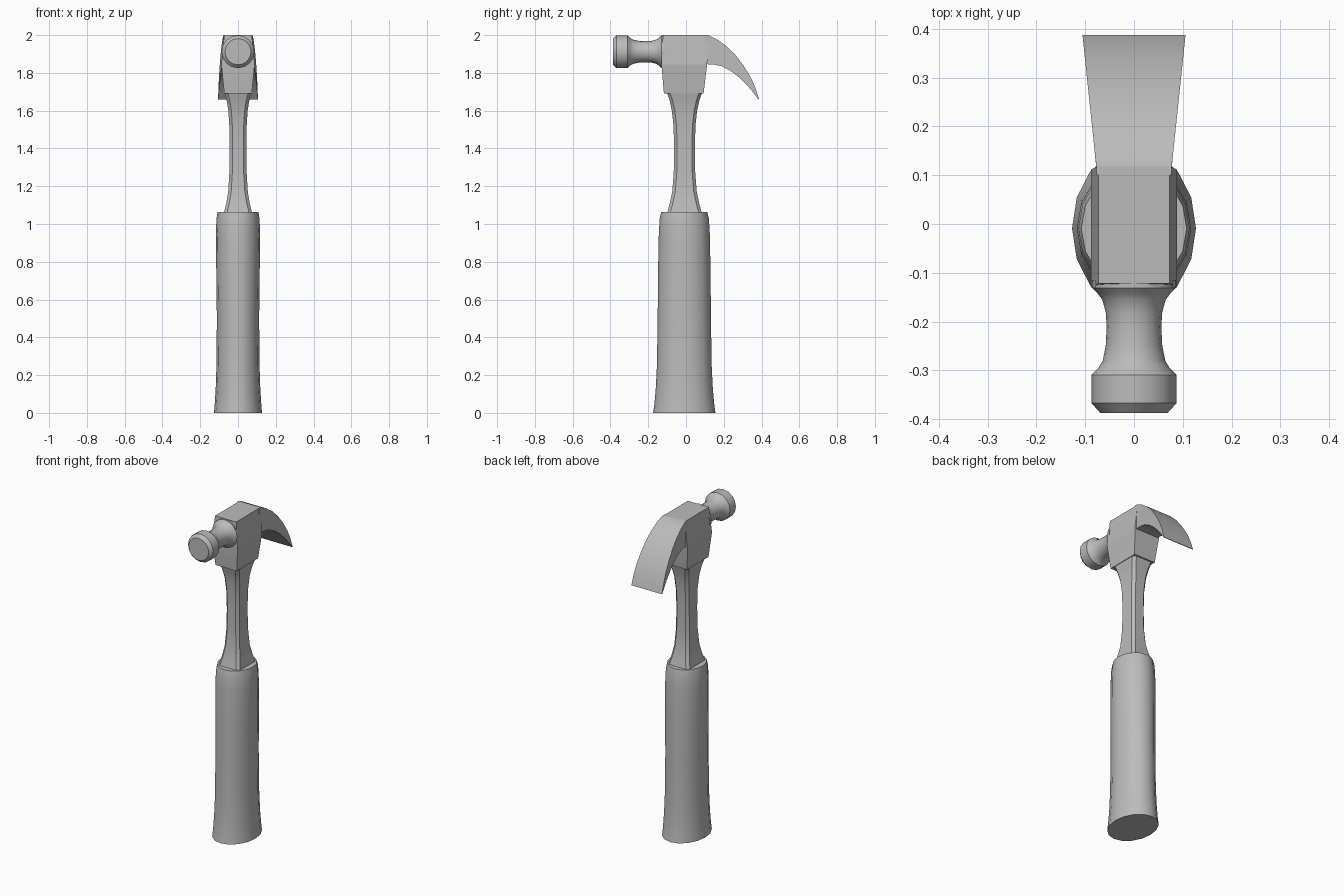
import bpy, math

if "Cube" in bpy.data.objects:
    bpy.data.objects.remove(bpy.data.objects["Cube"])

grey = bpy.data.materials.new("plain_grey")
grey.diffuse_color = (0.5, 0.5, 0.5, 1)
grey.use_nodes = True
grey.node_tree.nodes["Principled BSDF"].inputs["Base Color"].default_value = grey.diffuse_color


def loft(name, rings, angle):
    """Skin a list of equal-length closed rings and cap both ends."""
    n = len(rings[0])
    verts = [p for ring in rings for p in ring]
    faces = [tuple(range(n)), tuple(range(len(verts) - n, len(verts)))]
    for i in range(len(rings) - 1):
        for j in range(n):
            k = (j + 1) % n
            faces.append((i * n + j, i * n + k, (i + 1) * n + k, (i + 1) * n + j))
    mesh = bpy.data.meshes.new(name)
    mesh.from_pydata(verts, [], faces)
    mesh.materials.append(grey)
    obj = bpy.data.objects.new(name, mesh)
    bpy.context.collection.objects.link(obj)
    bpy.ops.object.select_all(action='DESELECT')
    obj.select_set(True)
    bpy.context.view_layer.objects.active = obj
    bpy.ops.object.mode_set(mode='EDIT')
    bpy.ops.mesh.select_all(action='SELECT')
    bpy.ops.mesh.normals_make_consistent(inside=False)
    bpy.ops.object.mode_set(mode='OBJECT')
    bpy.ops.object.shade_smooth_by_angle(angle=math.radians(angle))
    return obj


def circle(n=16):
    return [(math.cos(2 * math.pi * i / n), math.sin(2 * math.pi * i / n)) for i in range(n)]


# Oval grip: z, half width, half depth
grip = [(0, .127, .165), (.05, .123, .158), (.13, .118, .151), (.25, .114, .145),
        (.5, .112, .141), (.75, .115, .139), (.95, .117, .135), (1.03, .114, .130),
        (1.063, .108, .122)]
loft("grip", [[(a * c, -.009 + b * s, z) for c, s in circle()] for z, a, b in grip], 30)

# Waisted neck with chamfered corners: z, half width, half depth
neck = [(1.03, .078, .1), (1.06, .074, .091), (1.11, .062, .078), (1.17, .052, .065),
        (1.27, .046, .057), (1.4, .044, .055), (1.52, .046, .058), (1.6, .051, .067),
        (1.65, .059, .078), (1.70, .071, .094)]


def chamfered(z, a, b, c=.016):
    pts = [(a, c - b), (a, b - c), (a - c, b), (c - a, b),
           (-a, b - c), (-a, c - b), (c - a, -b), (a - c, -b)]
    return [(x, y - .008, z) for x, y in pts]


loft("neck", [chamfered(*s) for s in neck], 20)

# Head block: z, half width, front y, back y
block = [(1.692, .073, -.117, .093), (1.845, .088, -.13, .112), (2.0, .073, -.122, .118)]
loft("head_block", [[(-w, f, z), (w, f, z), (w, b, z), (-w, b, z)] for z, w, f, b in block], 10)

# Round striking end, turned about the y axis: y, radius
poll = [(-.387, .069), (-.367, .087), (-.309, .087), (-.295, .073), (-.28, .064),
        (-.25, .058), (-.21, .056), (-.18, .058), (-.155, .065), (-.143, .074),
        (-.131, .086), (-.115, .086)]
loft("striking_end", [[(r * c, y, 1.912 + r * s) for c, s in circle()] for y, r in poll], 30)

# Curved claw: upper y, z and lower y, z
claw = [(.10, 2.0, .10, 1.847), (.118, 2.0, .112, 1.846), (.165, 1.977, .148, 1.844),
        (.213, 1.943, .19, 1.835), (.26, 1.897, .235, 1.811), (.303, 1.841, .28, 1.777),
        (.342, 1.778, .325, 1.733), (.368, 1.72, .357, 1.695), (.387, 1.66, .384, 1.659)]


def claw_ring(yu, zu, yl, zl):
    def half(y):
        return .077 + max(0, y - .115) * .105
    wu, wl = half(yu), half(yl)
    return [(-wu, yu, zu), (wu, yu, zu), (wl, yl, zl), (-wl, yl, zl)]


loft("claw", [claw_ring(*s) for s in claw], 30)
